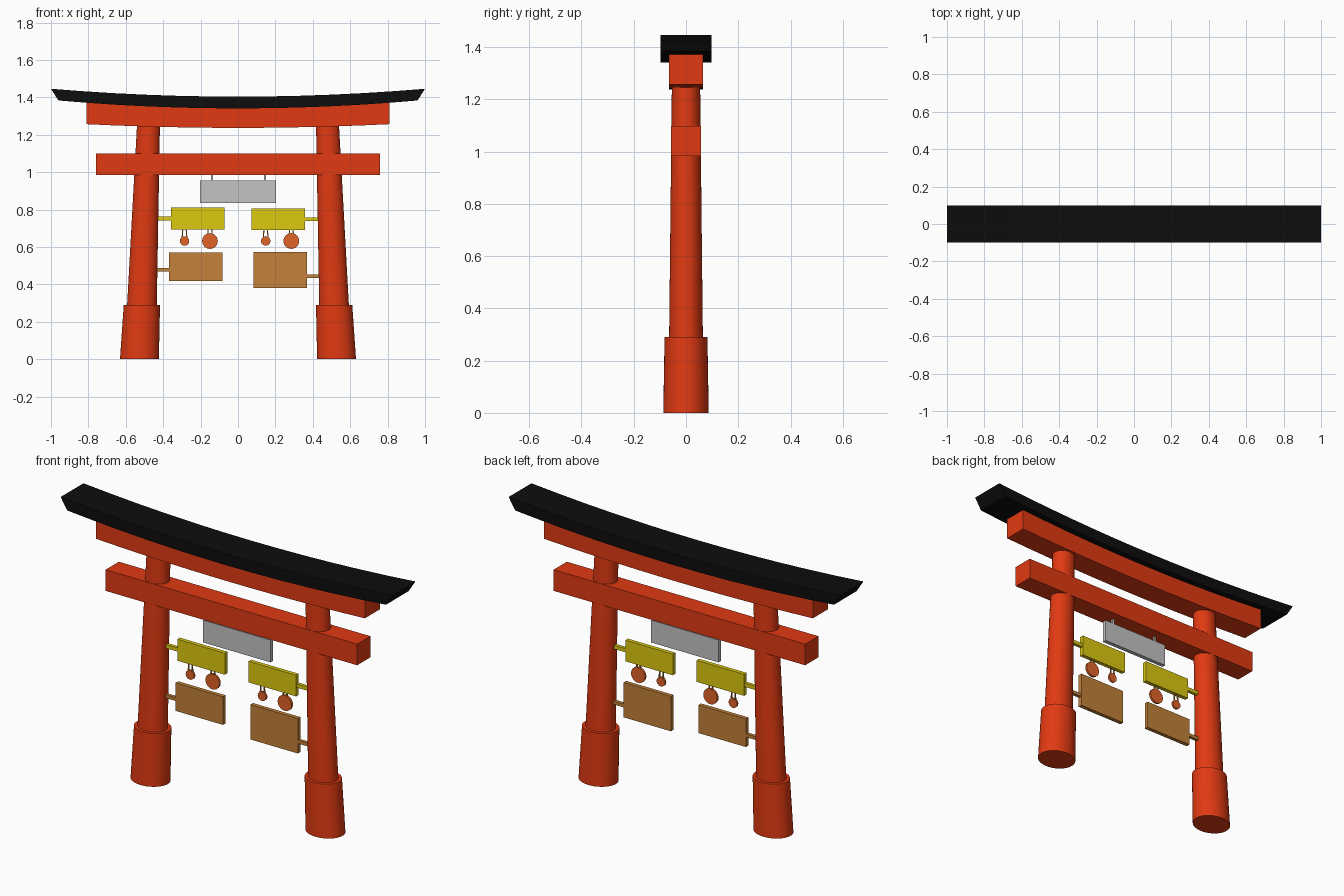
import bpy, bmesh, math
from mathutils import Vector

if "Cube" in bpy.data.objects:
    bpy.data.objects.remove(bpy.data.objects["Cube"])


def material(name, color):
    m = bpy.data.materials.new(name)
    m.diffuse_color = (*color, 1)
    m.use_nodes = True
    m.node_tree.nodes["Principled BSDF"].inputs["Base Color"].default_value = m.diffuse_color
    return m


RED = material("vermilion red", (0.75, 0.042, 0.006))
BLACK = material("black", (0.004, 0.004, 0.004))
GREY = material("grey", (0.55, 0.55, 0.55))
YELLOW = material("yellow", (0.72, 0.58, 0.005))
BROWN = material("brown", (0.55, 0.22, 0.041))
COPPER = material("copper", (0.75, 0.127, 0.02))


def finish(bm, name, mat, smooth=False):
    bmesh.ops.recalc_face_normals(bm, faces=bm.faces)
    me = bpy.data.meshes.new(name)
    bm.to_mesh(me)
    bm.free()
    me.materials.append(mat)
    ob = bpy.data.objects.new(name, me)
    bpy.context.collection.objects.link(ob)
    if smooth:
        bpy.ops.object.select_all(action='DESELECT')
        ob.select_set(True)
        bpy.context.view_layer.objects.active = ob
        bpy.ops.object.shade_smooth_by_angle(angle=math.radians(40))
    return ob


def loft(name, rings, mat, smooth=False):
    """Closed skin through a list of equal-length point rings."""
    bm = bmesh.new()
    vs = [[bm.verts.new(p) for p in r] for r in rings]
    n = len(vs[0])
    for a, b in zip(vs, vs[1:]):
        for i in range(n):
            j = (i + 1) % n
            bm.faces.new((a[i], a[j], b[j], b[i]))
    bm.faces.new(vs[0])
    bm.faces.new(vs[-1])
    return finish(bm, name, mat, smooth)


def box(name, x0, x1, z0, z1, half_y, mat):
    rings = [[(x, -half_y, z0), (x, half_y, z0), (x, half_y, z1), (x, -half_y, z1)]
             for x in (x0, x1)]
    return loft(name, rings, mat)


def ellipse(cx, z, rx, ry, n=40):
    return [(cx + rx * math.cos(2 * math.pi * i / n), ry * math.sin(2 * math.pi * i / n), z)
            for i in range(n)]


def curved_beam(name, half_top, half_bot, half_y, top, bot, mat, n=12):
    """Beam whose top and bottom follow z = base + bend * x^2."""
    rings = []
    for i in range(n + 1):
        t = 2 * i / n - 1
        xt, xb = t * half_top, t * half_bot
        zt, zb = top[0] + top[1] * xt * xt, bot[0] + bot[1] * xb * xb
        rings.append([(xb, -half_y, zb), (xb, half_y, zb), (xt, half_y, zt), (xt, -half_y, zt)])
    return loft(name, rings, mat)


def disc(name, x, z, r, half_y, mat, n=24):
    rings = [[(x + r * math.cos(2 * math.pi * i / n), y, z + r * math.sin(2 * math.pi * i / n))
              for i in range(n)] for y in (-half_y, half_y)]
    return loft(name, rings, mat)


def strand(name, x0, z0, x1, z1, mat, r=0.003):
    rings = [[(x - r, -r, z), (x + r, -r, z), (x + r, r, z), (x - r, r, z)]
             for x, z in ((x0, z0), (x1, z1))]
    return loft(name, rings, mat)


# Leaning oval pillars with thicker feet
for s, side in ((-1, "left"), (1, "right")):
    loft(side + "_pillar", [ellipse(s * 0.515, 0.25, 0.08, 0.065),
                            ellipse(s * 0.478, 1.27, 0.061, 0.054)], RED, True)
    loft(side + "_pillar_foot", [ellipse(s * 0.527, 0, 0.104, 0.087),
                                 ellipse(s * 0.514, 0.29, 0.097, 0.082)], RED, True)

# Crossbeams and curved roof
box("tie_beam", -0.758, 0.758, 0.984, 1.099, 0.057, RED)
curved_beam("upper_beam", 0.81, 0.81, 0.065, (1.36, 0.025), (1.237, 0.03), RED)
curved_beam("roof_beam", 1.0, 0.96, 0.098, (1.404, 0.042), (1.341, 0.046), BLACK)

# Central hanging plaque
box("centre_plaque", -0.203, 0.203, 0.834, 0.955, 0.011, GREY)
for x in (-0.139, 0.144):
    box("plaque_hanger", x - 0.006, x + 0.006, 0.95, 0.99, 0.006, GREY)

# Side signs with arms reaching into the pillars
for s, side, yel, arm_y, brn, arm_b in (
        (-1, "left", (0.693, 0.81), 0.752, (0.417, 0.57), 0.479),
        (1, "right", (0.69, 0.805), 0.748, (0.382, 0.572), 0.444)):
    box(side + "_yellow_sign", s * 0.072, s * 0.358, *yel, 0.011, YELLOW)
    box(side + "_yellow_arm", s * 0.35, s * 0.46, arm_y - 0.01, arm_y + 0.01, 0.009, YELLOW)
    box(side + "_brown_sign", s * 0.083, s * 0.368, *brn, 0.011, BROWN)
    box(side + "_brown_arm", s * 0.36, s * 0.46, arm_b - 0.009, arm_b + 0.009, 0.009, BROWN)

# Copper discs hung on paired strands
for x, r, kind in ((-0.286, 0.025, "small"), (-0.15, 0.042, "large"),
                   (0.148, 0.025, "small"), (0.285, 0.042, "large")):
    disc(kind + "_disc", x, 0.632, r, 0.006, COPPER)
    for d in (-1, 1):
        strand(kind + "_disc_strand", x + d * 0.009, 0.698, x + d * 0.013, 0.645, BROWN)
